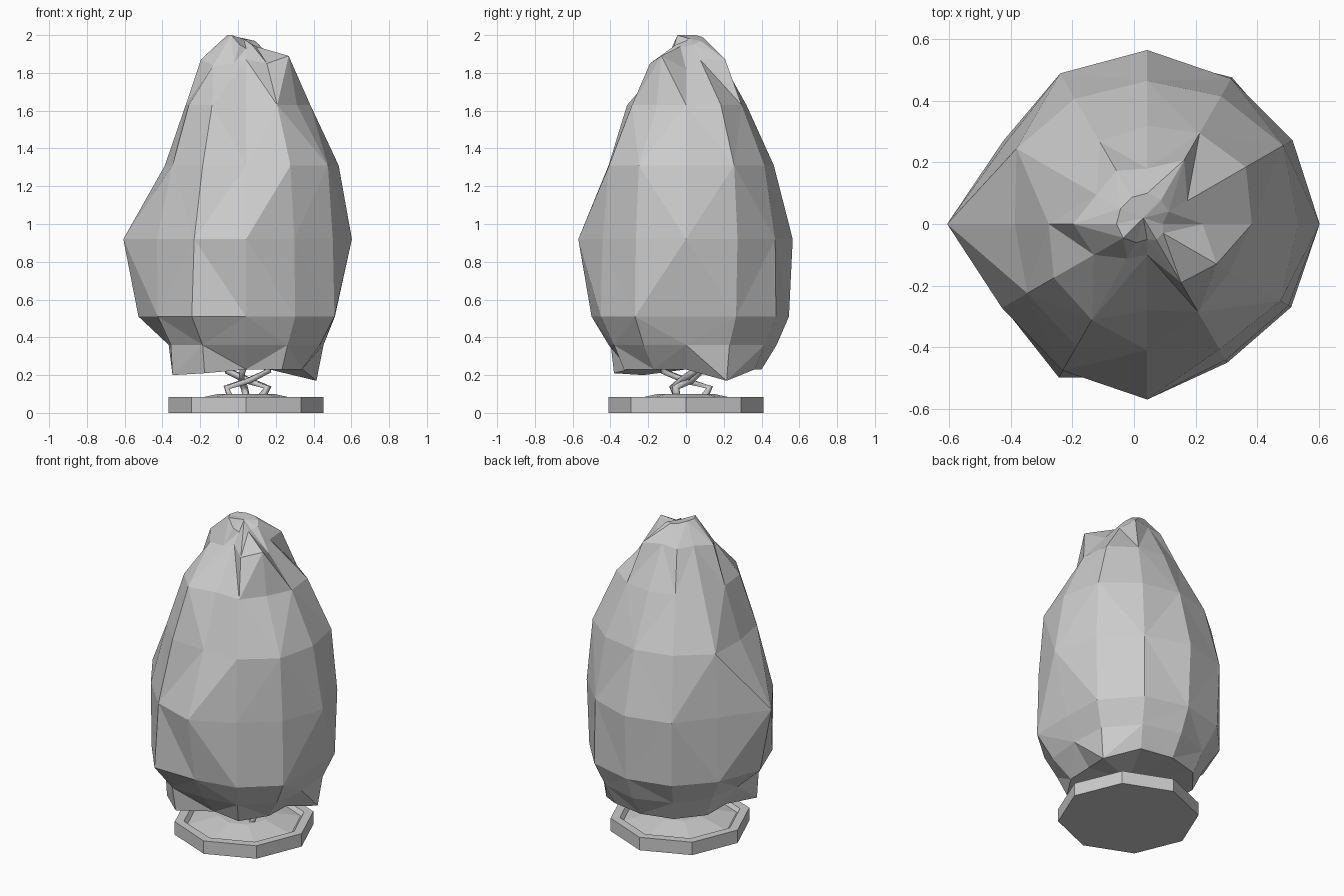
import bpy, bmesh, math
from mathutils import Vector

if "Cube" in bpy.data.objects:
    bpy.data.objects.remove(bpy.data.objects["Cube"])

CX = 0.043  # shared axis of pot, trunk and foliage


def finish(bm, name):
    bmesh.ops.recalc_face_normals(bm, faces=bm.faces)
    mesh = bpy.data.meshes.new(name)
    bm.to_mesh(mesh)
    bm.free()
    obj = bpy.data.objects.new(name, mesh)
    bpy.context.collection.objects.link(obj)
    return obj


def ring(bm, radii, heights):
    n = len(radii)
    return [bm.verts.new((CX + r * math.cos(math.tau * i / n),
                          r * math.sin(math.tau * i / n), z))
            for i, (r, z) in enumerate(zip(radii, heights))]


def bridge(bm, a, b, triangles=False, odd=0, flips=()):
    n = len(a)
    for i in range(n):
        j = (i + 1) % n
        if not triangles:
            bm.faces.new((a[i], a[j], b[j], b[i]))
        elif (i + odd + (i in flips)) % 2:
            bm.faces.new((a[i], a[j], b[j]))
            bm.faces.new((a[i], b[j], b[i]))
        else:
            bm.faces.new((a[i], a[j], b[i]))
            bm.faces.new((a[j], b[j], b[i]))


def fan(bm, loop, point):
    c = bm.verts.new(point)
    for i in range(len(loop)):
        bm.faces.new((loop[i], loop[(i + 1) % len(loop)], c))


# Octagonal pot with raised rim and soil
bm = bmesh.new()
profile = [(.41, 0), (.41, .083), (.355, .083), (.335, .06), (.15, .1)]
loops = [ring(bm, [r] * 8, [z] * 8) for r, z in profile]
for a, b in zip(loops, loops[1:]):
    bridge(bm, a, b)
bm.faces.new(loops[0])
bm.faces.new(loops[-1])
finish(bm, "octagonal_pot")

# Foliage: irregular twelve-sided rings, counted from +x towards the back
radii = [
    [.30, .43, .42, .40, .40, .38, .33, .45, .44, .30, .38, .34],
    [.41, .46, .48, .48, .46, .44, .41, .46, .46, .41, .44, .45],
    [.47, .53, .55, .545, .55, .54, .57, .54, .575, .50, .52, .54],
    [.56, .545, .545, .565, .565, .53, .65, .545, .55, .57, .51, .53],
    [.49, .51, .48, .465, .47, .49, .43, .45, .46, .41, .47, .50],
    [.34, .37, .34, .32, .31, .32, .32, .35, .36, .28, .33, .31],
    [.18, .15, .24, .18, .20, .19, .24, .20, .13, .10, .22, .26],
]
levels = [.23, .36, .51, .92, 1.31, 1.63, 1.86]
top_heights = [1.82, 1.87, 1.87, 1.88, 1.87, 1.88, 1.87, 1.84, 1.85, 1.87, 1.85, 1.89]
flips = {2: (9,), 3: (9,)}  # diagonals that break the regular pattern
bm = bmesh.new()
rings = []
for k, (row, z) in enumerate(zip(radii, levels)):
    heights = [z] * 12
    if k == 0:  # ragged lower fringe
        heights[1], heights[7], heights[8] = .17, .20, .21
    if k == 6:  # folded tuft at the top
        heights = top_heights
    rings.append(ring(bm, row, heights))
for k, (a, b) in enumerate(zip(rings, rings[1:])):
    bridge(bm, a, b, True, k, flips.get(k, ()))
tip = ring(bm, [.05, .08, .09, .10, .10, .10, .10, .09, .07, .05, .06, .06],
           [1.94, 1.95, 1.97, 1.98, 1.99, 2.0, 2.0, 2.0, 1.95, 1.93, 1.95, 1.94])
bridge(bm, rings[-1], tip, True, 1)
fan(bm, tip, (.03, .02, 1.98))
fan(bm, rings[0], (CX, 0, .26))
finish(bm, "foliage")

# Three crossing, crooked stems
for n, deg in enumerate((90, 210, 330)):
    a = math.radians(deg)
    d, t = Vector((math.cos(a), math.sin(a), 0)), Vector((-math.sin(a), math.cos(a), 0))
    curve = bpy.data.curves.new(f"stem_{n + 1}", "CURVE")
    curve.dimensions = "3D"
    curve.bevel_depth = .021
    curve.bevel_resolution = 0
    curve.use_fill_caps = True
    spline = curve.splines.new("POLY")
    path = [(.10, 0, .09), (.125, .01, .135), (.0, .025, .17), (-.12, .02, .22), (-.12, .0, .27)]
    spline.points.add(len(path) - 1)
    for p, (u, v, z) in zip(spline.points, path):
        p.co = (*(Vector((CX, 0, z)) + d * u + t * v), 1)
    bpy.context.collection.objects.link(bpy.data.objects.new(f"stem_{n + 1}", curve))
